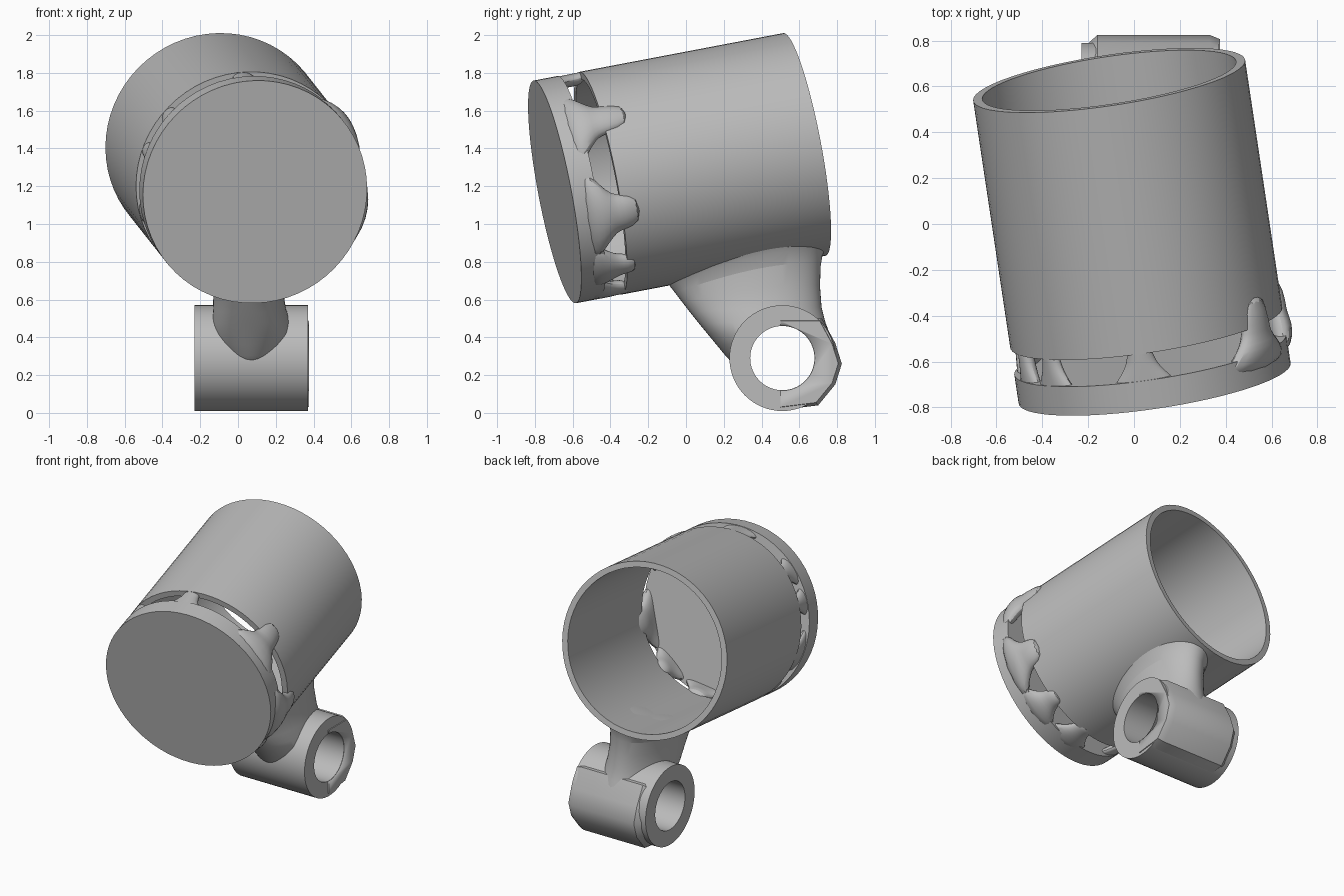
import bpy, bmesh
from math import sin, cos, pi, radians, sqrt
from mathutils import Vector

if "Cube" in bpy.data.objects:
    bpy.data.objects.remove(bpy.data.objects["Cube"])

grey = bpy.data.materials.new("plain grey")
grey.use_nodes = True
grey.diffuse_color = (0.5, 0.5, 0.5, 1)
grey.node_tree.nodes["Principled BSDF"].inputs["Base Color"].default_value = (0.5, 0.5, 0.5, 1)

# Tilted frame of the cup: origin at the front disc, axis running backwards
ORIGIN = Vector((0.09, -0.695, 1.17))
AXIS = Vector((-0.15, 1, 0.19)).normalized()
SIDE = (Vector((1, 0, 0)) - AXIS * AXIS.x).normalized()
UP = SIDE.cross(AXIS)
RADIUS = 0.6
LENGTH = 1.36
BOSS_Y, BOSS_Z, BORE = 0.51, 0.29, 0.17


def on_cup(t, r, a):
    return ORIGIN + AXIS * t + (SIDE * cos(a) + UP * sin(a)) * r


def on_boss(x, r, a):
    return Vector((x, BOSS_Y + r * cos(a), BOSS_Z + r * sin(a)))


def circle(place, t, r, n=64):
    return [place(t, r, 2 * pi * i / n) for i in range(n)]


def loft(name, rings, closed=False, smooth_levels=0):
    """Skin a row of equal rings; close it into a hollow ring or cap both ends."""
    bm = bmesh.new()
    rows = [[bm.verts.new(p) for p in ring] for ring in rings]
    n = len(rows[0])
    pairs = list(zip(rows, rows[1:]))
    if closed:
        pairs.append((rows[-1], rows[0]))
    else:
        bm.faces.new(rows[0])
        bm.faces.new(rows[-1])
    for a, b in pairs:
        for i in range(n):
            j = (i + 1) % n
            bm.faces.new((a[i], a[j], b[j], b[i]))
    bmesh.ops.recalc_face_normals(bm, faces=bm.faces)
    mesh = bpy.data.meshes.new(name)
    bm.to_mesh(mesh)
    bm.free()
    obj = bpy.data.objects.new(name, mesh)
    bpy.context.collection.objects.link(obj)
    mesh.materials.append(grey)
    if smooth_levels:
        sub = obj.modifiers.new("soften", "SUBSURF")
        sub.levels = sub.render_levels = smooth_levels
    bpy.ops.object.select_all(action="DESELECT")
    obj.select_set(True)
    bpy.context.view_layer.objects.active = obj
    bpy.ops.object.shade_smooth_by_angle(angle=radians(40))
    return obj


# Front disc and open tube
loft("front_disc", [circle(on_cup, t, RADIUS) for t in (0, 0.13)])
loft("cup_tube", [circle(on_cup, t, r) for t, r in
                  ((0.25, RADIUS), (LENGTH, RADIUS), (LENGTH, 0.56), (0.25, 0.56))], closed=True)


# Organic posts bridging the gap between disc and tube
def post(name, angle, width, reach, bulge):
    rows = ((0.05, 1.5, 0.3), (0.11, 1.35, 0.8), (0.16, 0.9, 1),
            (0.21, 0.6, 0.7), (0.25, 0.55, 0.8), (reach, 0.4, 0.5))
    rings = []
    for t, w, b in rows:
        outer = RADIUS + bulge * b
        inner = 0.57 if t > 0.25 else 0.53
        mid, half = (outer + inner) / 2, (outer - inner) / 2
        ring = []
        for i in range(12):
            q = 2 * pi * i / 12
            ring.append(on_cup(t, mid + half * sin(q), radians(angle + width * w * cos(q))))
        rings.append(ring)
    loft(name, rings, smooth_levels=1)


for i, spec in enumerate(((34, 16, 0.39, 0.04), (-17, 18, 0.35, 0.05), (-50, 12, 0.3, 0.03),
                          (-80, 13, 0.28, 0.01), (93, 11, 0.28, 0), (138, 9, 0.28, 0),
                          (160, 8, 0.28, 0), (195, 14, 0.28, 0), (232, 13, 0.28, 0))):
    post(f"bridge_post_{i + 1}", *spec)

# Mounting boss with a through bore
loft("mount_boss", [circle(on_boss, x, r) for x, r in
                    ((-0.23, 0.28), (0.37, 0.28), (0.37, BORE), (-0.23, BORE))], closed=True)


def cut_bore(obj):
    cutter = loft("bore_cutter", [circle(on_boss, x, BORE + 0.002) for x in (-0.6, 0.6)])
    cutter.hide_render = True
    bpy.context.view_layer.objects.active = obj
    cut = obj.modifiers.new("bore", "BOOLEAN")
    cut.operation, cut.object, cut.solver = "DIFFERENCE", cutter, "EXACT"
    for m in [m.name for m in obj.modifiers]:
        bpy.ops.object.modifier_apply(modifier=m)
    bpy.data.objects.remove(cutter)


# Swollen back of the boss
swell = ((0.5, 0.5), (0.72, 0.5), (0.79, 0.37), (0.825, 0.26), (0.79, 0.15), (0.7, 0.04), (0.5, 0.015))
back_swell = loft("boss_back_swell", [
    [Vector((x, BOSS_Y + (y - BOSS_Y) * s, BOSS_Z + (z - BOSS_Z) * s)) for y, z in swell]
    for x, s in ((-0.2, 0.88), (-0.16, 1), (0.33, 1), (0.375, 0.94))])
cut_bore(back_swell)


# Neck flaring from the boss up to the underside of the tube
def tube_underside(x, y, r):
    d = Vector((x, y, 0)) - ORIGIN
    k = Vector((0, 0, 1))
    d, k = d - AXIS * d.dot(AXIS), k - AXIS * k.dot(AXIS)
    b, a = d.dot(k), k.dot(k)
    return (-b - sqrt(b * b - a * (d.dot(d) - r * r))) / a


def neck_ring(z, y0, y1, x0, x1):
    ring = []
    for i in range(32):
        q = 2 * pi * i / 32
        x = (x0 + x1) / 2 + (x1 - x0) / 2 * cos(q)
        y = (y0 + y1) / 2 + (y1 - y0) / 2 * sin(q)
        # The last ring hugs the tube, the one below sits just under it
        ring.append(Vector((x, y, z if z > 0 else tube_underside(x, y, RADIUS - 0.01 - z - 0.01))))
    return ring


neck = loft("neck", [neck_ring(*row) for row in (
    (0.2, 0.29, 0.74, -0.03, 0.17), (0.3, 0.21, 0.79, -0.11, 0.25), (0.42, 0.11, 0.77, -0.15, 0.31),
    (0.53, 0.02, 0.71, -0.13, 0.25), (-0.05, -0.07, 0.71, -0.13, 0.22),
    (-0.01, -0.1, 0.74, -0.19, 0.28), (0, -0.09, 0.73, -0.17, 0.26))], smooth_levels=1)
cut_bore(neck)
